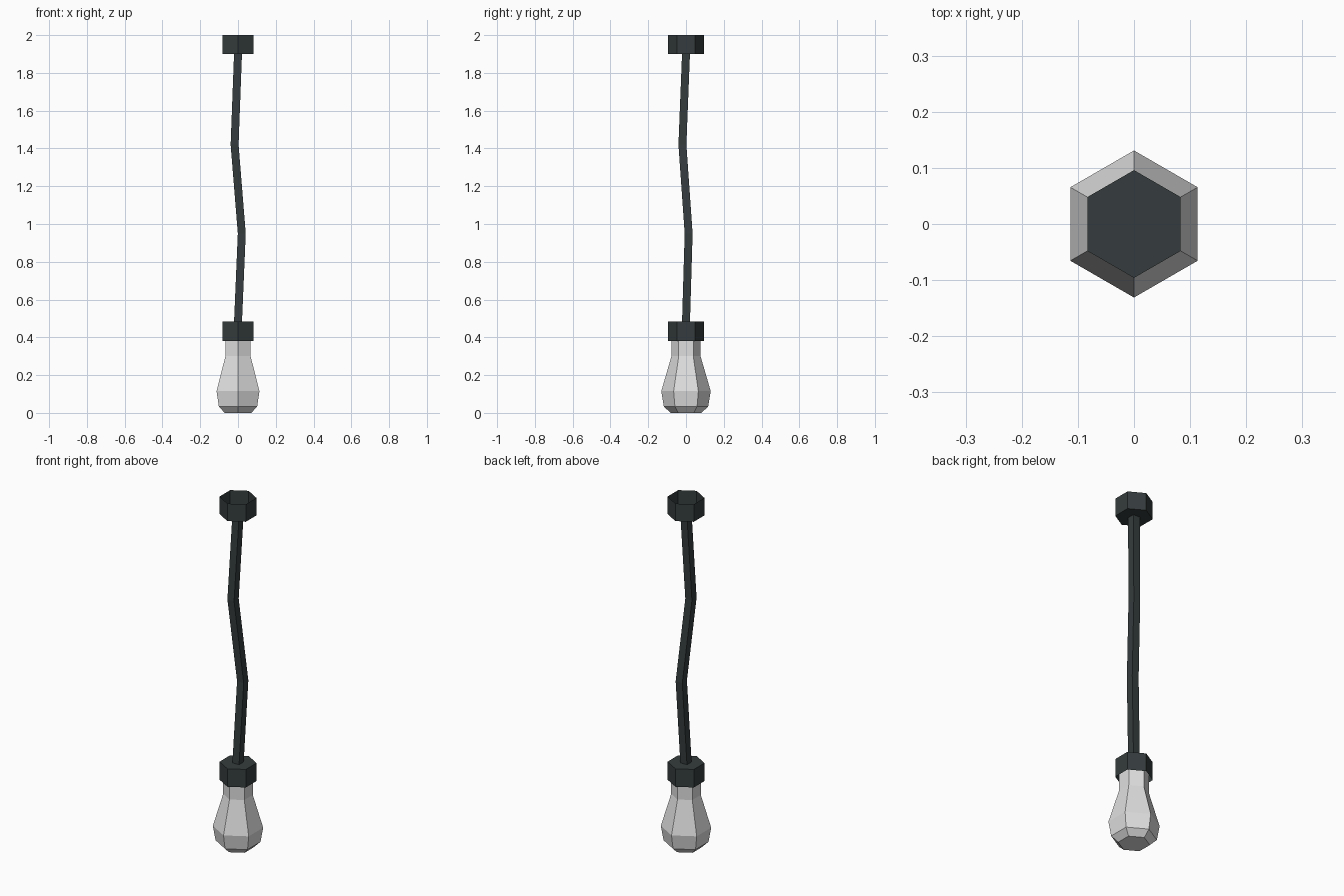
import bpy, bmesh, math

if "Cube" in bpy.data.objects:
    bpy.data.objects.remove(bpy.data.objects["Cube"])


def material(name, rgb):
    m = bpy.data.materials.new(name)
    m.diffuse_color = (*rgb, 1)
    m.use_nodes = True
    m.node_tree.nodes["Principled BSDF"].inputs["Base Color"].default_value = m.diffuse_color
    return m


dark = material("dark grey", (0.036, 0.046, 0.047))
glass = material("pale glass", (0.74, 0.74, 0.74))


def loft(name, rings, sides, turn, mat, cap_bottom=True, cap_top=True):
    """Join horizontal polygon rings (x, y, z, radius), listed bottom to top."""
    bm = bmesh.new()
    loops = []
    for x, y, z, r in rings:
        angles = [turn + math.tau * i / sides for i in range(sides)]
        loops.append([bm.verts.new((x + r * math.cos(a), y + r * math.sin(a), z))
                      for a in angles])
    for lo, hi in zip(loops, loops[1:]):
        for i in range(sides):
            j = (i + 1) % sides
            bm.faces.new((lo[i], lo[j], hi[j], hi[i]))
    if cap_bottom:
        bm.faces.new(loops[0][::-1])
    if cap_top:
        bm.faces.new(loops[-1])
    mesh = bpy.data.meshes.new(name)
    bm.to_mesh(mesh)
    bm.free()
    mesh.materials.append(mat)
    ob = bpy.data.objects.new(name, mesh)
    bpy.context.collection.objects.link(ob)
    return ob


HEX = math.pi / 2  # corners point to front and back

# Ceiling mount: hexagonal cup open at the top
loft("ceiling_mount", [(0, 0, 1.9, 0.096), (0, 0, 2.0, 0.096)], 6, HEX, dark,
     cap_top=False)

# Bulb socket: hexagonal cup open at the bottom
loft("bulb_socket", [(0, 0, 0.38, 0.096), (0, 0, 0.483, 0.096)], 6, HEX, dark,
     cap_bottom=False)

# Slightly bent square cable
cable_r = 0.021 * math.sqrt(2)
path = [(0, 0, 0.48), (0.02, 0.014, 0.95), (-0.018, -0.019, 1.42), (0, 0, 1.9)]
loft("cable", [(*p, cable_r) for p in path], 4, math.pi / 4, dark,
     cap_bottom=False, cap_top=False)

# Faceted bulb
profile = [(0.0, 0.081), (0.033, 0.117), (0.115, 0.131), (0.3, 0.077), (0.42, 0.077)]
loft("bulb", [(0, 0, z, r) for z, r in profile], 6, HEX, glass)
